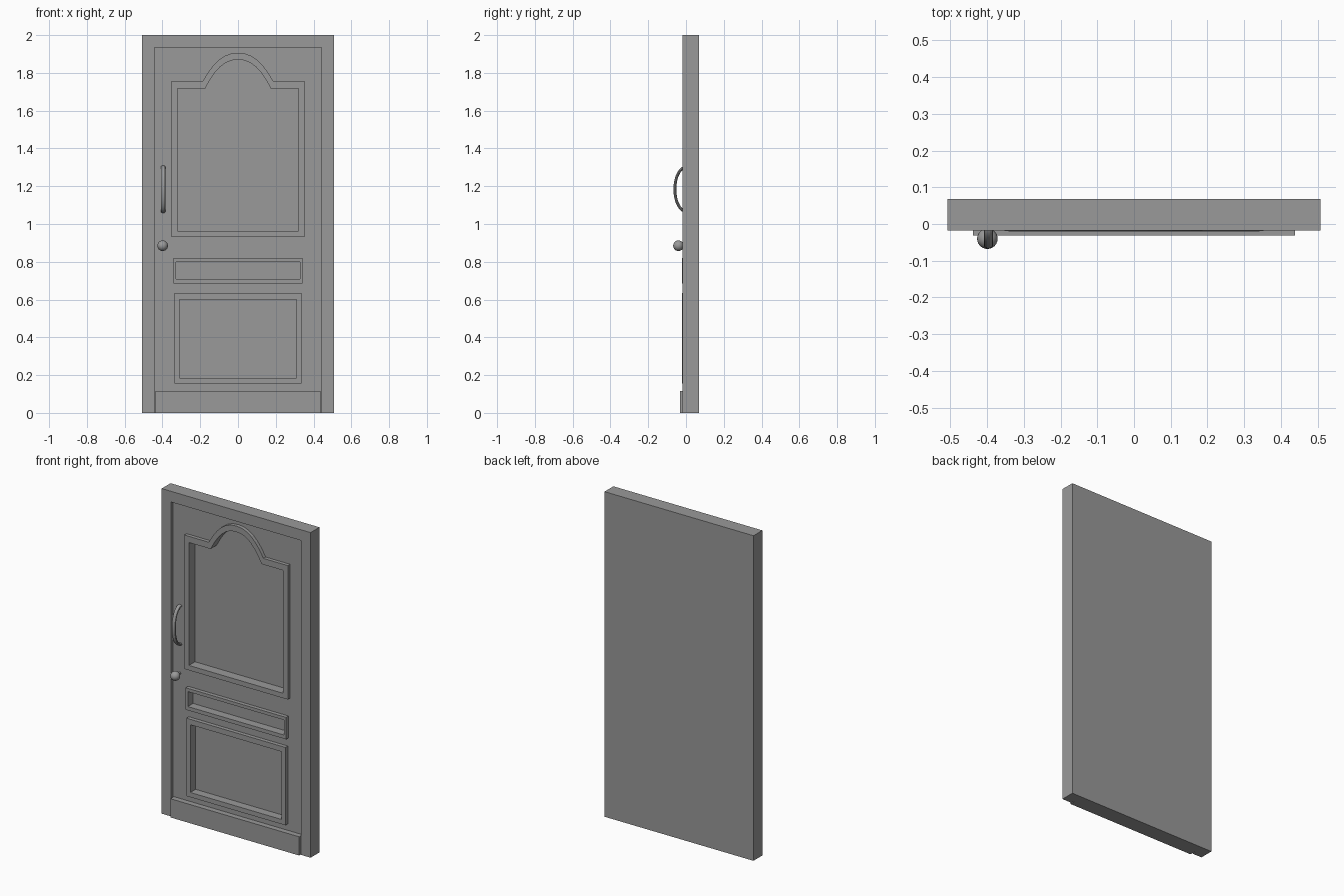
import bpy, bmesh, math

if "Cube" in bpy.data.objects:
    bpy.data.objects.remove(bpy.data.objects["Cube"])

BACK, FRONT, LEAF = 0.068, -0.018, 0.003

# Dark grey finish shared by all parts
grey = bpy.data.materials.new("dark_grey")
grey.diffuse_color = (0.32, 0.32, 0.32, 1)
grey.use_nodes = True
grey.node_tree.nodes["Principled BSDF"].inputs["Base Color"].default_value = grey.diffuse_color


def make_object(name, bm):
    bmesh.ops.recalc_face_normals(bm, faces=bm.faces[:])
    mesh = bpy.data.meshes.new(name)
    bm.to_mesh(mesh)
    bm.free()
    mesh.materials.append(grey)
    ob = bpy.data.objects.new(name, mesh)
    bpy.context.collection.objects.link(ob)
    return ob


def rect(hx, z0, z1):
    return [(-hx, z0), (hx, z0), (hx, z1), (-hx, z1)]


def arched(hx, z0, z1, s, h, n=16):
    """Rectangle whose top edge swells into a rounded arch."""
    top = []
    for i in range(n + 1):
        u = math.sin(math.pi / 2 * (1 - 2 * i / n))
        top.append((s * u, z1 + h * (1 - abs(u) ** 2.3)))
    return [(-hx, z0), (hx, z0), (hx, z1)] + top + [(-hx, z1)]


def prism(name, pts, y0, y1):
    bm = bmesh.new()
    a = [bm.verts.new((x, y0, z)) for x, z in pts]
    b = [bm.verts.new((x, y1, z)) for x, z in pts]
    bm.faces.new(a)
    bm.faces.new(b)
    for i in range(len(pts)):
        j = (i + 1) % len(pts)
        bm.faces.new((a[i], a[j], b[j], b[i]))
    return make_object(name, bm)


def ring(name, outer, inner, y0, y1):
    bm = bmesh.new()
    loops = [[bm.verts.new((x, y, z)) for x, z in pts]
             for pts, y in ((outer, y0), (outer, y1), (inner, y1), (inner, y0))]
    n = len(outer)
    for k in range(4):
        p, q = loops[k], loops[(k + 1) % 4]
        for i in range(n):
            j = (i + 1) % n
            bm.faces.new((p[i], p[j], q[j], q[i]))
    return make_object(name, bm)


def cut(target, cutter):
    mod = target.modifiers.new("cut", 'BOOLEAN')
    mod.operation, mod.solver, mod.object = 'DIFFERENCE', 'EXACT', cutter
    bpy.context.view_layer.objects.active = target
    bpy.ops.object.modifier_apply(modifier=mod.name)
    bpy.data.objects.remove(cutter)


def finish(name):
    """Name, colour and smooth the active rounded part."""
    ob = bpy.context.object
    ob.name = name
    ob.data.materials.clear()
    ob.data.materials.append(grey)
    bpy.ops.object.shade_smooth_by_angle()


# Frame and leaf: one block with a shallow opening at the front
door = prism("door_body", rect(0.507, 0, 2), FRONT, BACK)
cut(door, prism("opening_cutter", rect(0.443, -0.1, 1.934), -0.2, LEAF))

# Panels: raised moulding around a sunken pocket
panels = [
    ("upper", arched(0.352, 0.932, 1.756, 0.186, 0.15),
     arched(0.321, 0.962, 1.718, 0.173, 0.152), -0.019, 0.04),
    ("middle", rect(0.342, 0.685, 0.82), rect(0.327, 0.708, 0.80), -0.021, 0.03),
    ("lower", rect(0.337, 0.155, 0.634), rect(0.31, 0.184, 0.601), -0.021, 0.03),
]
for name, outer, inner, front, floor in panels:
    cut(door, prism("pocket_cutter", inner, -0.2, floor))
    ring(name + "_panel_moulding", outer, inner, front, LEAF)

# Kick board along the bottom
prism("kick_board", rect(0.438, 0.0, 0.115), -0.031, LEAF)

# Bowed pull handle with a flattened round section
curve = bpy.data.curves.new("pull_handle", 'CURVE')
curve.dimensions = '3D'
curve.bevel_depth, curve.bevel_resolution = 0.008, 3
curve.use_fill_caps = True
spline = curve.splines.new('POLY')
N = 24
spline.points.add(N)
for i, p in enumerate(spline.points):
    a = math.pi * i / N
    p.co = (0, LEAF - 0.062 * math.sin(a), 1.184 - 0.118 * math.cos(a), 1)
handle = bpy.data.objects.new("pull_handle", curve)
bpy.context.collection.objects.link(handle)
handle.location.x = -0.396
handle.scale.x = 1.6
bpy.ops.object.select_all(action='DESELECT')
handle.select_set(True)
bpy.context.view_layer.objects.active = handle
bpy.ops.object.convert(target='MESH')
finish("pull_handle")

# Round knob on a short stem
bpy.ops.mesh.primitive_uv_sphere_add(segments=24, ring_count=12, radius=0.028,
                                     location=(-0.399, -0.04, 0.885))
finish("knob")
bpy.ops.mesh.primitive_cylinder_add(vertices=16, radius=0.008, depth=0.024,
                                    location=(-0.399, -0.009, 0.885),
                                    rotation=(math.pi / 2, 0, 0))
finish("knob_stem")
